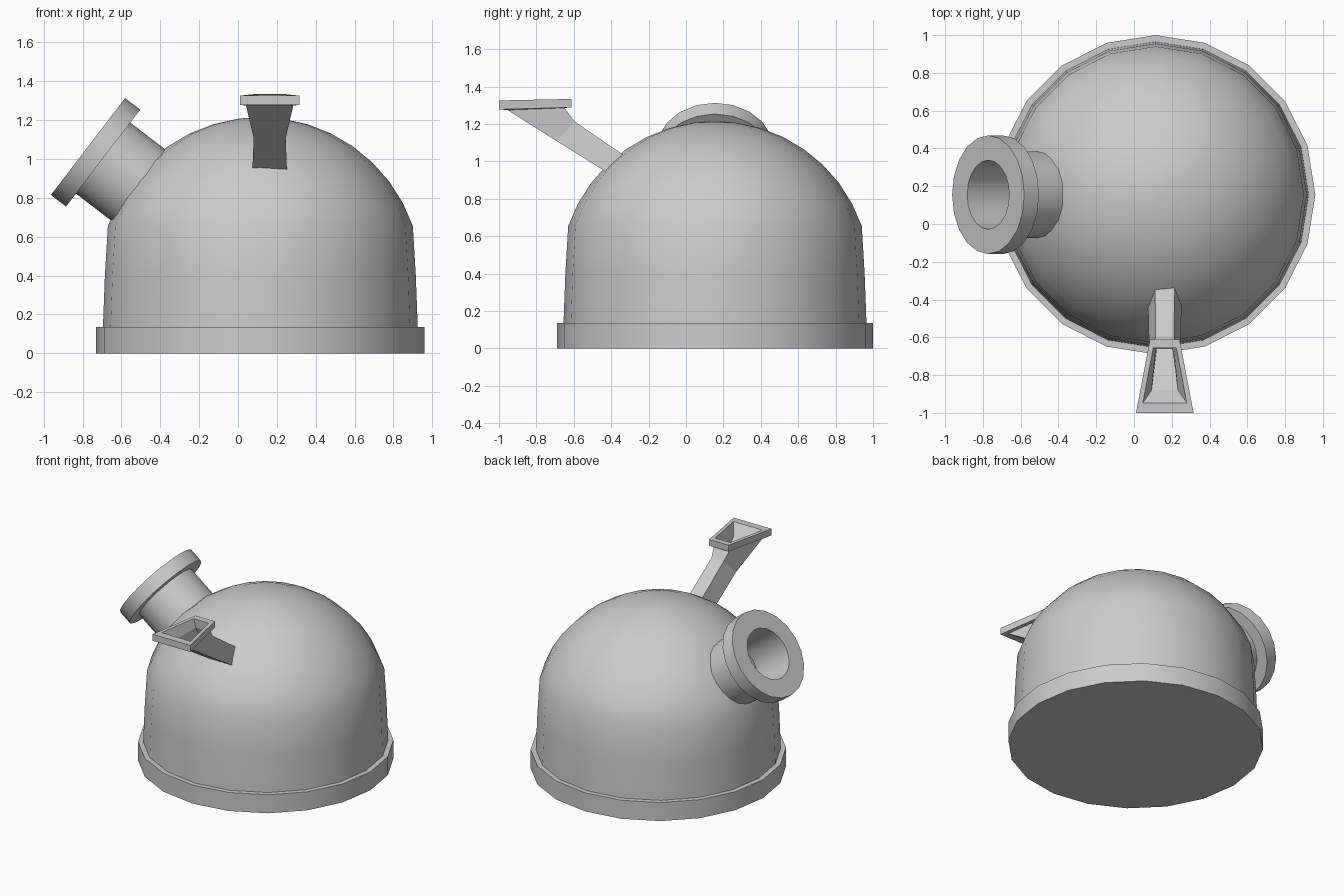
import bpy, bmesh, math
from mathutils import Vector

if "Cube" in bpy.data.objects:
    bpy.data.objects.remove(bpy.data.objects["Cube"])


def make_object(name, rings, cap_start, cap_end, smooth=False):
    """Bridge equal-sized vertex rings into one mesh."""
    bm = bmesh.new()
    loops = [[bm.verts.new(p) for p in ring] for ring in rings]
    n = len(loops[0])
    for a, b in zip(loops, loops[1:]):
        for i in range(n):
            j = (i + 1) % n
            bm.faces.new((a[i], a[j], b[j], b[i]))
    if cap_start:
        bm.faces.new(loops[0][::-1])
    if cap_end:
        bm.faces.new(loops[-1])
    bmesh.ops.remove_doubles(bm, verts=bm.verts[:], dist=1e-5)
    bmesh.ops.recalc_face_normals(bm, faces=bm.faces[:])
    mesh = bpy.data.meshes.new(name)
    bm.to_mesh(mesh)
    bm.free()
    obj = bpy.data.objects.new(name, mesh)
    bpy.context.collection.objects.link(obj)
    if smooth:
        bpy.ops.object.select_all(action='DESELECT')
        obj.select_set(True)
        bpy.context.view_layer.objects.active = obj
        bpy.ops.object.shade_smooth_by_angle(angle=math.radians(30))
    return obj


def lathe(name, profile, cap_start=False, cap_end=False, sides=20):
    rings = [[(r * math.cos(math.tau * i / sides), r * math.sin(math.tau * i / sides), z)
              for i in range(sides)] for r, z in profile]
    return make_object(name, rings, cap_start, cap_end, smooth=True)


CX, CY, CZ, R = 0.115, 0.155, 0.385, 0.83   # dome sphere

# Domed body with the foot rim
profile = [(0.845, 0), (0.845, 0.135), (0.81, 0.135), (0.80, 0.40)]
profile += [(R * math.cos(math.radians(a)), CZ + R * math.sin(math.radians(a)))
            for a in (19, 28, 37, 46, 55, 64, 73, 82)]
profile.append((0.03, CZ + R))
body = lathe("domed_body", profile, True, True)
body.location = (CX, CY, 0)

# Tilted round port with a flange, pointing away from the dome centre
port = lathe("flanged_port", [(0.23, 0.72), (0.23, 1.019), (0.314, 1.019),
                              (0.314, 1.117), (0.183, 1.117), (0.183, 0.72)])
port.location = (CX, CY, CZ)
port.rotation_euler = (0, -math.atan2(0.794, 0.608), 0)

# Square scoop arm: each station is front (y, z, width) then back (y, z, width)
stations = [
    (-0.34, 0.89, 0.18, -0.25, 0.977, 0.105),     # inside the dome
    (-0.457, 0.963, 0.176, -0.361, 1.053, 0.102),
    (-0.69, 1.108, 0.165, -0.596, 1.214, 0.098),  # waist
    (-0.955, 1.275, 0.243, -0.65, 1.286, 0.13),
    (-1.0, 1.278, 0.305, -0.612, 1.289, 0.157),   # rim
    (-1.0, 1.326, 0.305, -0.612, 1.334, 0.157),
    (-0.947, 1.327, 0.233, -0.656, 1.333, 0.122), # hollow inside
    (-0.88, 1.25, 0.14, -0.652, 1.27, 0.095),
    (-0.66, 1.115, 0.085, -0.62, 1.19, 0.07),
]
MX = 0.163
rings = [[(MX - fw / 2, fy, fz), (MX + fw / 2, fy, fz),
          (MX + bw / 2, by, bz), (MX - bw / 2, by, bz)]
         for fy, fz, fw, by, bz, bw in stations]
make_object("scoop_arm", rings, True, True)
